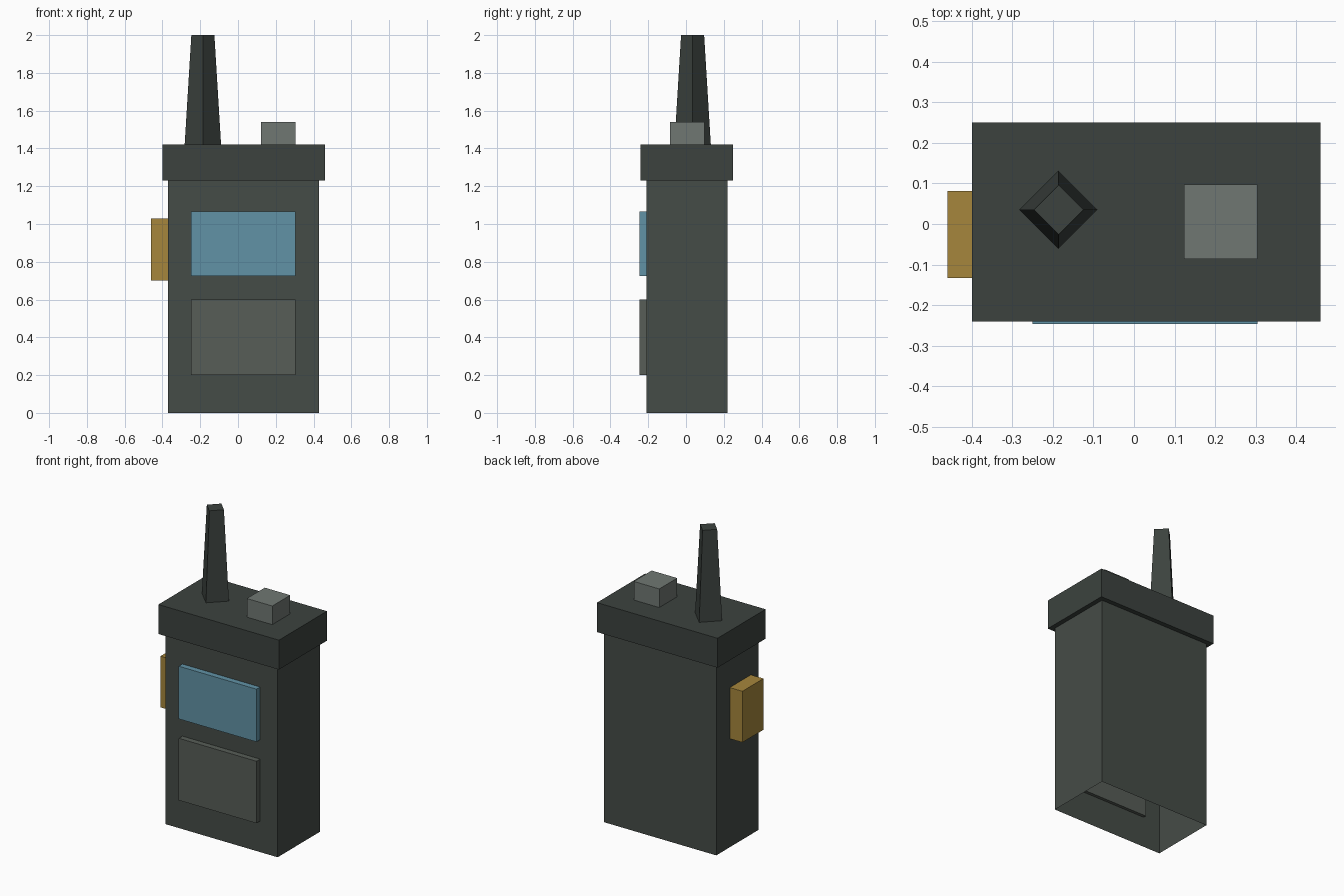
import bpy, bmesh, math
from mathutils import Matrix, Vector

if "Cube" in bpy.data.objects:
    bpy.data.objects.remove(bpy.data.objects["Cube"])


def material(name, rgb):
    m = bpy.data.materials.new(name)
    m.diffuse_color = (*rgb, 1)
    m.use_nodes = True
    m.node_tree.nodes["Principled BSDF"].inputs["Base Color"].default_value = m.diffuse_color
    return m


def finish(name, bm, mat):
    mesh = bpy.data.meshes.new(name)
    bm.to_mesh(mesh)
    bm.free()
    mesh.materials.append(mat)
    obj = bpy.data.objects.new(name, mesh)
    bpy.context.collection.objects.link(obj)
    return obj


def box(name, lo, hi, mat, open_bottom=False):
    lo, hi = Vector(lo), Vector(hi)
    bm = bmesh.new()
    place = Matrix.Translation((lo + hi) / 2) @ Matrix.Diagonal((*(hi - lo), 1))
    bmesh.ops.create_cube(bm, size=1, matrix=place)
    if open_bottom:
        bm.normal_update()
        down = [f for f in bm.faces if f.normal.z < -0.9]
        bmesh.ops.delete(bm, geom=down, context='FACES_ONLY')
    return finish(name, bm, mat)


shell = material("shell", (0.06, 0.072, 0.063))
dark = material("dark_shell", (0.045, 0.055, 0.049))
knob_grey = material("knob_grey", (0.16, 0.185, 0.17))
key_grey = material("key_grey", (0.095, 0.11, 0.095))
blue = material("screen_blue", (0.12, 0.29, 0.38))
amber = material("button_amber", (0.38, 0.24, 0.045))

# Hollow body, open underneath, with an overhanging cap
box("body", (-0.37, -0.21, 0), (0.43, 0.22, 1.23), shell, open_bottom=True)
box("top_cap", (-0.40, -0.24, 1.23), (0.46, 0.25, 1.42), dark)

# Raised front panels, set through the front wall
box("screen", (-0.25, -0.247, 0.725), (0.305, -0.19, 1.065), blue)
box("keypad", (-0.25, -0.247, 0.20), (0.305, -0.19, 0.60), key_grey)

# Side button and top knob
box("side_button", (-0.46, -0.133, 0.70), (-0.35, 0.082, 1.03), amber)
box("knob", (0.123, -0.086, 1.41), (0.305, 0.097, 1.54), knob_grey)

# Tapered four-sided antenna, corners pointing along x and y
bm = bmesh.new()
bmesh.ops.create_cone(bm, cap_ends=True, segments=4, radius1=0.097, radius2=0.061,
                      depth=0.59, matrix=Matrix.Translation((-0.186, 0.035, 1.705)))
finish("antenna", bm, dark)
